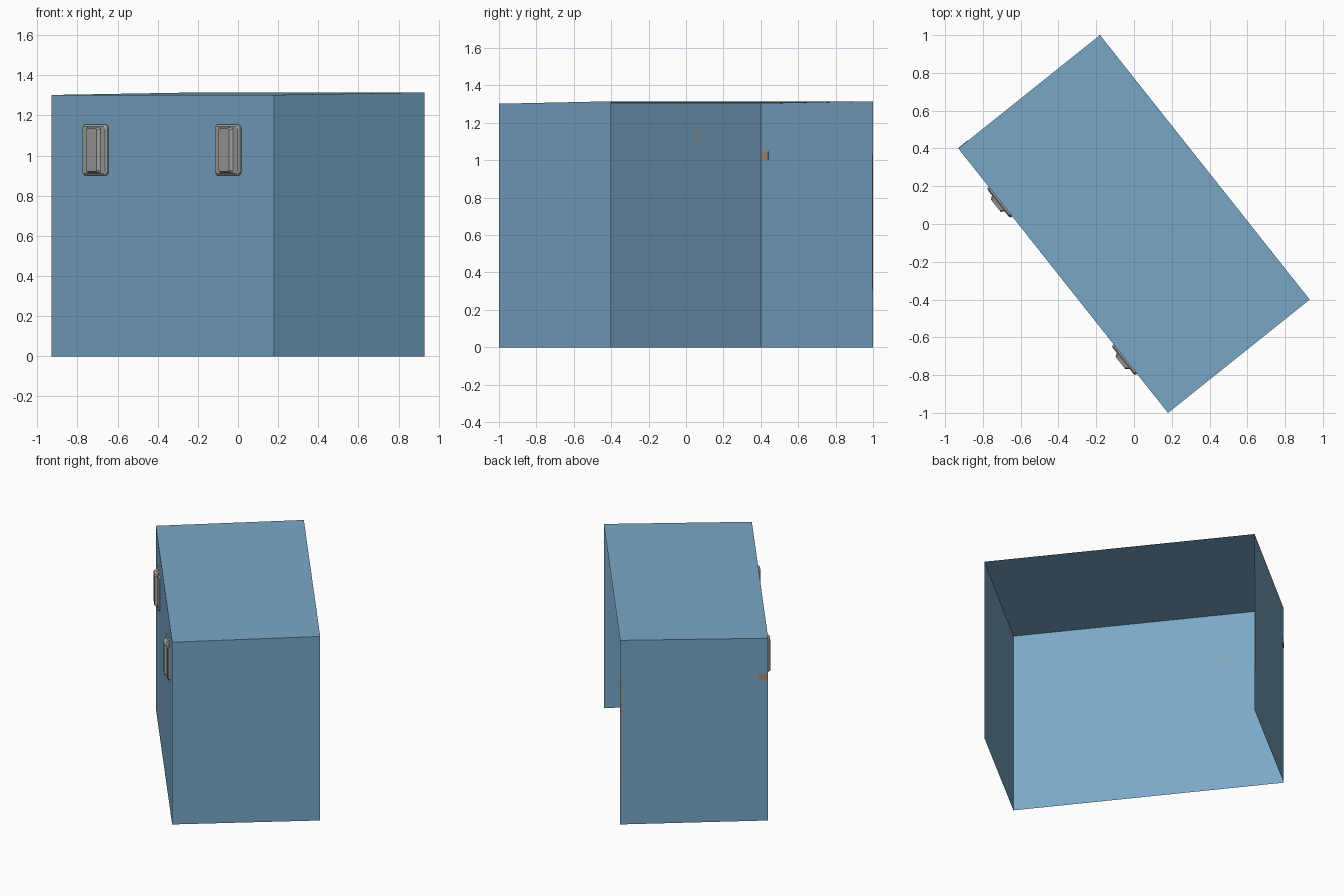
import bpy
import bmesh
from mathutils import Vector

cube = bpy.data.objects.get("Cube")
if cube:
    bpy.data.objects.remove(cube, do_unlink=True)


def material(name, rgb):
    mat = bpy.data.materials.new(name)
    mat.use_nodes = True
    colour = (*rgb, 1)
    mat.diffuse_color = colour
    mat.node_tree.nodes["Principled BSDF"].inputs["Base Color"].default_value = colour
    return mat


BLUE = material("painted blue", (0.19, 0.39, 0.57))
GREY = material("metal grey", (0.35, 0.35, 0.35))
TAN = material("warm tan", (0.40, 0.27, 0.20))

# Plan corners of the turned shell
LEFT, BACK = Vector((-0.93, 0.40, 0)), Vector((-0.18, 1.0, 0))
RIGHT, FRONT = -LEFT, -BACK
LOW, HIGH = 1.302, 1.315
UP = Vector((0, 0, 1))
ALONG = (FRONT - LEFT).normalized()      # along the long front wall
OUT = ALONG.cross(UP).normalized()       # out of that wall
END_ALONG = (BACK - LEFT).normalized()   # along the short end wall


def finish(name, bm, mat, solid=True):
    if solid:
        bmesh.ops.recalc_face_normals(bm, faces=bm.faces[:])
    mesh = bpy.data.meshes.new(name)
    bm.to_mesh(mesh)
    bm.free()
    mesh.materials.append(mat)
    obj = bpy.data.objects.new(name, mesh)
    bpy.context.collection.objects.link(obj)
    return obj


def build_shell():
    # Sheet walls and a gently sloping roof; the back and underside stay open
    bm = bmesh.new()
    plan = ((BACK, HIGH), (LEFT, LOW), (FRONT, LOW), (RIGHT, HIGH))
    bottom = [bm.verts.new(p) for p, h in plan]
    top = [bm.verts.new(p + UP * h) for p, h in plan]
    for i in range(3):
        bm.faces.new((bottom[i], bottom[i + 1], top[i + 1], top[i]))
    bm.faces.new(top)
    finish("shell", bm, BLUE, solid=False)


def chamfered_ring(bm, origin, half_w, half_h, depth, cut):
    outline = ((half_w, half_h - cut), (half_w - cut, half_h),
               (cut - half_w, half_h), (-half_w, half_h - cut),
               (-half_w, cut - half_h), (cut - half_w, -half_h),
               (half_w - cut, -half_h), (half_w, cut - half_h))
    return [bm.verts.new(origin + ALONG * u + UP * z + OUT * depth)
            for u, z in outline]


def loft(name, origin, sections):
    # Stack of cut-corner rectangles, closed at both ends
    bm = bmesh.new()
    rings = [chamfered_ring(bm, origin, *s) for s in sections]
    for a, b in zip(rings, rings[1:]):
        for i in range(8):
            j = (i + 1) % 8
            bm.faces.new((a[i], a[j], b[j], b[i]))
    bm.faces.new(rings[0])
    bm.faces.new(rings[-1])
    finish(name, bm, GREY)


def plate(name, origin, width, height, depth, mat):
    # Thin plate lying on the short end wall
    normal = UP.cross(END_ALONG)
    bm = bmesh.new()
    bmesh.ops.create_cube(bm, size=1)
    for v in bm.verts:
        x, y, z = v.co
        v.co = origin + END_ALONG * x * width + normal * y * depth + UP * z * height
    finish(name, bm, mat)


build_shell()

# Two raised wall fittings, each a bevelled base with a tapered ridge
for side, distance in (("left", 0.36), ("right", 1.423)):
    centre = LEFT + ALONG * distance + UP * 1.028
    loft(side + "_fitting_base", centre,
         [(0.10, 0.127, 0.0, 0.014), (0.10, 0.127, 0.008, 0.014),
          (0.09, 0.117, 0.015, 0.012)])
    loft(side + "_fitting_ridge", centre,
         [(0.055, 0.116, 0.014, 0.008), (0.042, 0.108, 0.033, 0.008)])

# Small tan tab and edge strip on the end wall
plate("end_tab", LEFT + END_ALONG * 0.035 + UP * 1.025, 0.06, 0.045, 0.004, TAN)
plate("end_edge_strip", BACK - END_ALONG * 0.004 + UP * 0.67, 0.006, 0.72, 0.004, TAN)
